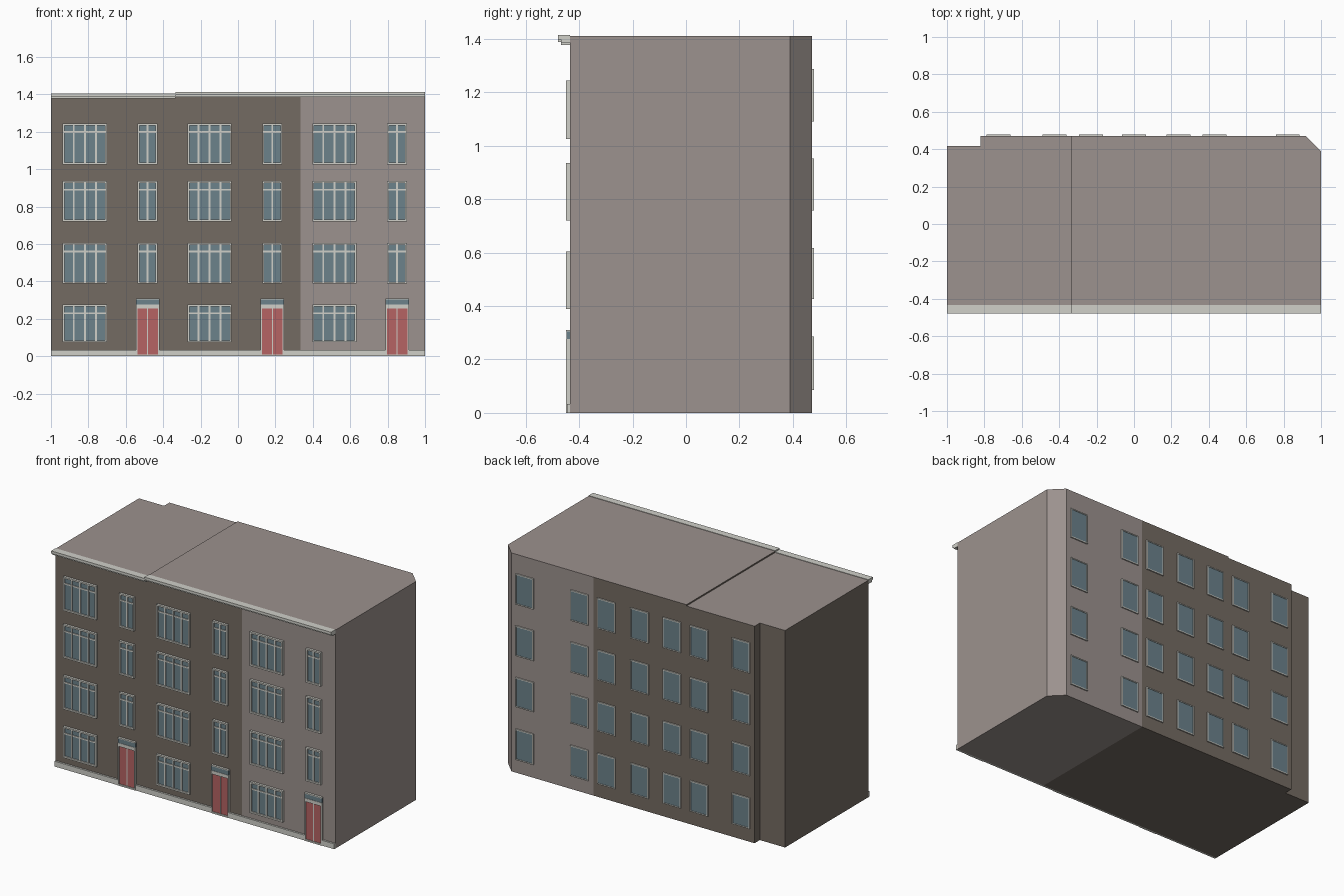
import bpy, bmesh

if "Cube" in bpy.data.objects:
    bpy.data.objects.remove(bpy.data.objects["Cube"])


def material(name, rgb):
    lin = [((c / 255 + 0.055) / 1.055) ** 2.4 for c in rgb]
    m = bpy.data.materials.new(name)
    m.diffuse_color = (*lin, 1)
    m.use_nodes = True
    m.node_tree.nodes["Principled BSDF"].inputs["Base Color"].default_value = m.diffuse_color
    return m


BROWN = material("brown brick", (116, 107, 98))
MAUVE = material("pale mauve", (156, 146, 142))
CREAM = material("cream trim", (208, 208, 201))
GLASS = material("blue grey glass", (108, 130, 139))
RED = material("red door", (182, 99, 99))


def finish(name, bm, mats):
    me = bpy.data.meshes.new(name)
    bm.to_mesh(me)
    bm.free()
    for m in mats:
        me.materials.append(m)
    ob = bpy.data.objects.new(name, me)
    bpy.context.collection.objects.link(ob)
    return ob


def box(bm, x0, x1, y0, y1, z0, z1, mi=0):
    vs = bmesh.ops.create_cube(bm, size=1)["verts"]
    for v in vs:
        v.co = (x1 if v.co.x > 0 else x0, y1 if v.co.y > 0 else y0, z1 if v.co.z > 0 else z0)
    for f in {f for v in vs for f in v.link_faces}:
        f.material_index = mi


FRONT, BACK, TRIM = -0.434, 0.471, -0.449
DROP = 0.009  # left block sits slightly lower
THIRD = 0.333


# Building blocks: footprint extruded up, roof faces always mauve
def block(name, outline, height, wall):
    bm = bmesh.new()
    base = bm.faces.new([bm.verts.new((x, y, 0)) for x, y in outline])
    ext = bmesh.ops.extrude_face_region(bm, geom=[base], use_keep_orig=True)
    for v in ext["geom"]:
        if isinstance(v, bmesh.types.BMVert):
            v.co.z = height
    bmesh.ops.recalc_face_normals(bm, faces=bm.faces)
    for f in bm.faces:
        f.material_index = 1 if f.normal.z > 0.5 else 0
    finish(name, bm, [wall, MAUVE])


block("left_block", [(-1, FRONT), (-THIRD, FRONT), (-THIRD, BACK), (-0.82, BACK),
                     (-0.82, 0.417), (-1, 0.417)], 1.411 - DROP, BROWN)
block("middle_block", [(-THIRD, FRONT), (THIRD, FRONT), (THIRD, BACK), (-THIRD, BACK)], 1.411, BROWN)
block("right_block", [(THIRD, FRONT), (1, FRONT), (1, 0.389), (0.918, BACK), (THIRD, BACK)], 1.411, MAUVE)

# Two-step cornice along the front eaves
for name, x0, x1, dz in (("left_cornice", -1, -THIRD, DROP), ("right_cornice", -THIRD, 1, 0)):
    bm = bmesh.new()
    box(bm, x0, x1, -0.479, FRONT, 1.397 - dz, 1.414 - dz)
    box(bm, x0, x1, -0.468, FRONT, 1.386 - dz, 1.397 - dz)
    finish(name, bm, [CREAM])


# Framed front window: glass pane, border, mullions and a high transom bar
def window(bm, x0, x1, z0, z1, columns):
    t = 0.010
    box(bm, x0 + t, x1 - t, -0.440, FRONT, z0 + t, z1 - t, 1)
    for a in (x0, x1 - t):
        box(bm, a, a + t, TRIM, FRONT, z0, z1)
    for c in (z0, z1 - t):
        box(bm, x0 + t, x1 - t, TRIM, FRONT, c, c + t)
    for i in range(1, columns):
        x = x0 + (x1 - x0) * i / columns
        box(bm, x - 0.005, x + 0.005, -0.446, FRONT, z0 + t, z1 - t)
    box(bm, x0 + t, x1 - t, -0.445, FRONT, z1 - 0.050, z1 - 0.041)


ROWS = [(0.075, 0.276), (0.388, 0.605), (0.72, 0.936), (1.025, 1.244)]
for floor, (z0, z1) in enumerate(ROWS):
    bm = bmesh.new()
    for k in range(3):
        x = -0.937 + k * 0.667
        window(bm, x, x + 0.236, z0, z1, 4)
        if floor:
            x = -0.537 + k * 0.667
            window(bm, x, x + 0.106, z0, z1, 2)
    finish(f"front_windows_floor_{floor}", bm, [CREAM, GLASS])

# Double doors with glazed transom, and plinth strips between them
plinth = bmesh.new()
edge = -1
for k in range(3):
    x0 = -0.546 + k * 0.667
    x1 = x0 + 0.125
    mid = (x0 + x1) / 2
    bm = bmesh.new()
    for a in (x0, x1 - 0.008):
        box(bm, a, a + 0.008, TRIM, FRONT, 0, 0.276)
    box(bm, mid - 0.003, mid + 0.003, -0.444, FRONT, 0, 0.254)
    box(bm, x0 + 0.008, x1 - 0.008, TRIM, FRONT, 0.254, 0.276)
    box(bm, x0 + 0.008, x1 - 0.008, TRIM, FRONT, 0, 0.010)
    box(bm, x0, x1, -0.447, FRONT, 0.276, 0.304, 1)
    box(bm, x0, x1, TRIM, FRONT, 0.304, 0.310)
    for a, b in ((x0 + 0.008, mid - 0.003), (mid + 0.003, x1 - 0.008)):
        box(bm, a, b, -0.442, FRONT, 0.010, 0.254, 2)
    finish(f"entrance_door_{k + 1}", bm, [CREAM, GLASS, RED])
    box(plinth, edge, x0, -0.446, FRONT, 0, 0.034)
    edge = x1
box(plinth, edge, 1, -0.446, FRONT, 0, 0.034)
finish("front_plinth", plinth, [CREAM])

# Plain back windows: cream surround with a glass pane
for floor, (z0, z1) in enumerate([(0.086, 0.285), (0.427, 0.618), (0.757, 0.952), (1.09, 1.288)]):
    bm = bmesh.new()
    for xc in (0.822, 0.43, 0.237, 0.0, -0.231, -0.426, -0.725):
        x0, x1, t = xc - 0.064, xc + 0.064, 0.007
        box(bm, x0 + t, x1 - t, BACK, 0.476, z0 + t, z1 - t, 1)
        for a in (x0, x1 - t):
            box(bm, a, a + t, BACK, 0.479, z0, z1)
        for c in (z0, z1 - t):
            box(bm, x0 + t, x1 - t, BACK, 0.479, c, c + t)
    finish(f"back_windows_floor_{floor}", bm, [CREAM, GLASS])
